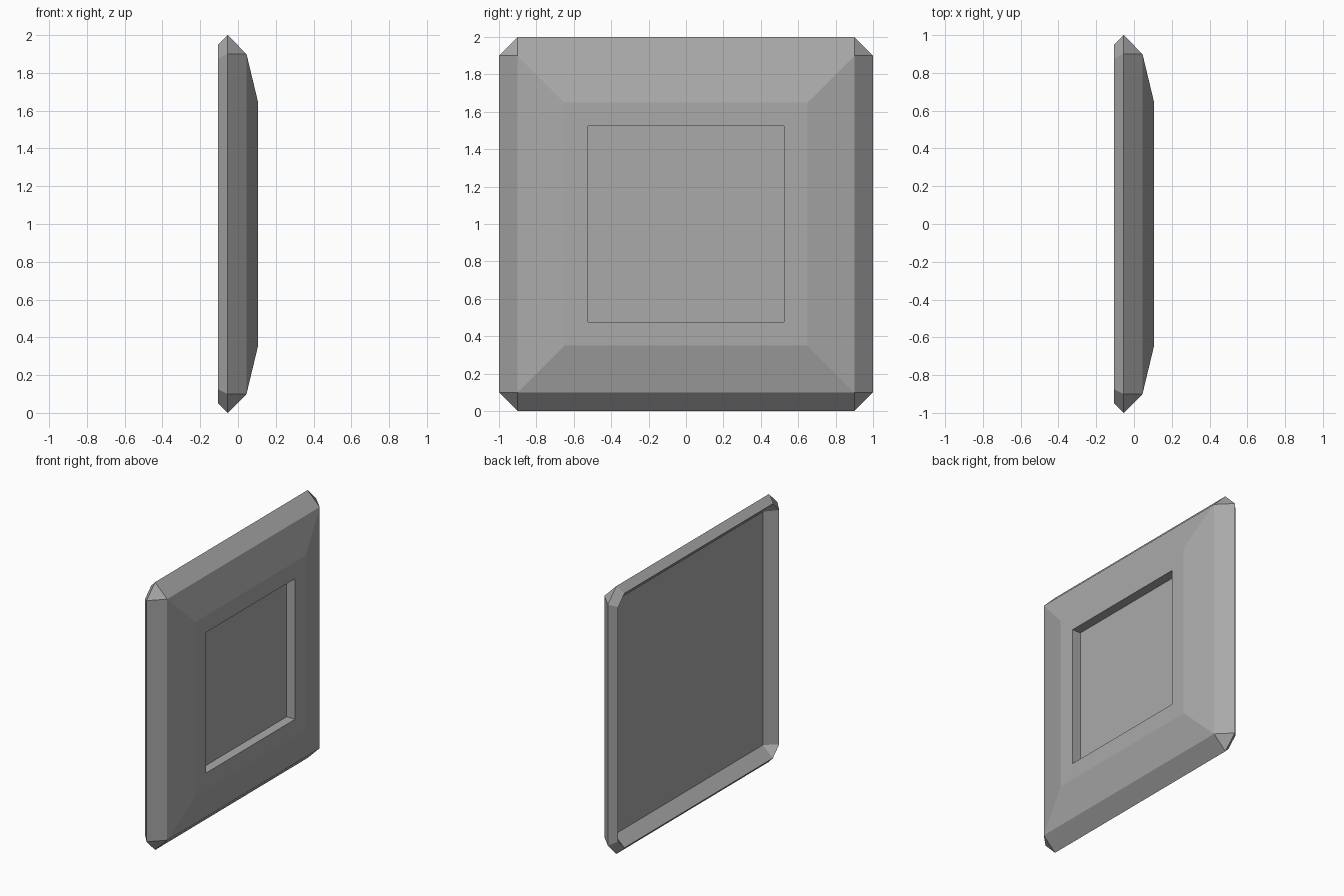
import bpy
import bmesh

cube = bpy.data.objects.get("Cube")
if cube:
    bpy.data.objects.remove(cube)

grey = bpy.data.materials.new("plain grey")
grey.use_nodes = True
colour = (0.4, 0.4, 0.4, 1)
grey.diffuse_color = colour
grey.node_tree.nodes["Principled BSDF"].inputs["Base Color"].default_value = colour


def ring(bm, x, half, cut):
    """Square outline across the panel, its corners clipped by cut."""
    a, b = half, half - cut
    outline = [(a, -b), (a, b), (b, a), (-b, a), (-a, b), (-a, -b), (-b, -a), (b, -a)]
    return [bm.verts.new((x, y, z + 1)) for y, z in outline]


# Profile from the front recess, around the rim, to the hollow back: x, half width, corner cut
profile = [
    (0.035, 0.525, 0),
    (0.105, 0.525, 0),
    (0.105, 0.65, 0),
    (0.045, 0.9, 0),
    (-0.055, 1.0, 0.1),
    (-0.105, 0.95, 0.075),
    (-0.025, 0.871, 0),
]

bm = bmesh.new()
rings = [ring(bm, *step) for step in profile]
for r, s in zip(rings, rings[1:]):
    for i in range(8):
        j = (i + 1) % 8
        bm.faces.new((r[i], r[j], s[j], s[i]))

# Recess floor and back floor
bm.faces.new(rings[0])
bm.faces.new(rings[-1])

# Square rings weld to sharp corners, leaving triangles at the clipped ones
bmesh.ops.remove_doubles(bm, verts=bm.verts[:], dist=0.0001)
bmesh.ops.recalc_face_normals(bm, faces=bm.faces[:])

mesh = bpy.data.meshes.new("bevelled_panel")
bm.to_mesh(mesh)
bm.free()
mesh.materials.append(grey)
panel = bpy.data.objects.new("bevelled_panel", mesh)
bpy.context.collection.objects.link(panel)
